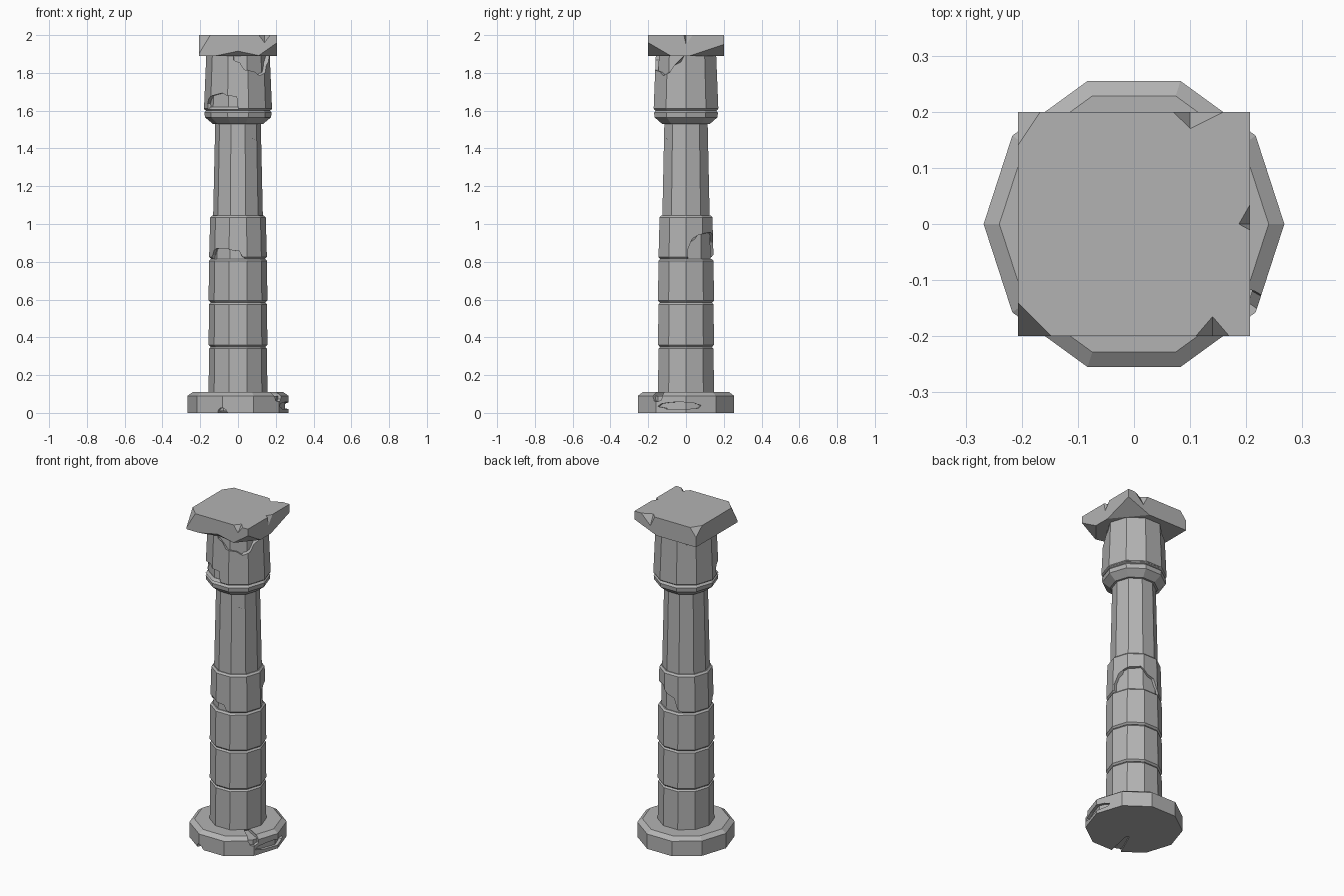
import bpy, bmesh, math, random
from mathutils import Vector
from mathutils.geometry import tessellate_polygon

if "Cube" in bpy.data.objects:
    bpy.data.objects.remove(bpy.data.objects["Cube"])

random.seed(4)
SIDES = 10

stone = bpy.data.materials.new("grey_stone")
stone.use_nodes = True
stone.diffuse_color = (0.45, 0.45, 0.45, 1)
shader = stone.node_tree.nodes["Principled BSDF"]
shader.inputs["Base Color"].default_value = stone.diffuse_color


def make(name, bm):
    bmesh.ops.recalc_face_normals(bm, faces=bm.faces)
    mesh = bpy.data.meshes.new(name)
    bm.to_mesh(mesh)
    bm.free()
    mesh.materials.append(stone)
    obj = bpy.data.objects.new(name, mesh)
    bpy.context.scene.collection.objects.link(obj)
    return obj


def polar(radius, angle, height):
    return Vector((radius * math.cos(angle), radius * math.sin(angle), height))


def lathe(name, profile):
    """Flat-sided solid from (radius, height) pairs, bottom to top."""
    bm = bmesh.new()
    rings = [[bm.verts.new(polar(radius, math.tau * side / SIDES, height))
              for side in range(SIDES)] for radius, height in profile]
    for low, high in zip(rings, rings[1:]):
        for side in range(SIDES):
            after = (side + 1) % SIDES
            bm.faces.new((low[side], low[after], high[after], high[side]))
    bm.faces.new(rings[0])
    bm.faces.new(rings[-1])
    return make(name, bm)


def drum(name, bottom_radius, bottom, top_radius, top, edge):
    """Tapering block with a chamfer at both ends."""
    return lathe(name, [(bottom_radius - edge, bottom), (bottom_radius, bottom + edge),
                        (top_radius, top - edge), (top_radius - edge, top)])


def flake(angle, height, half_width, half_height, slant=0):
    """Jagged wedge cutter around a direction in degrees and a height."""
    bm = bmesh.new()
    corners = 9
    outline = []
    for corner in range(corners):
        turn = math.tau * corner / corners
        reach = random.uniform(0.8, 1.1)
        across, up = reach * math.cos(turn), reach * math.sin(turn)
        outline.append(Vector((math.radians(angle + half_width * across),
                               height + half_height * up + slant * across, 0)))
    inner, outer = ([bm.verts.new(polar(radius, point.x, point.y)) for point in outline]
                    for radius in (0.09, 0.35))
    for triangle in tessellate_polygon([outline]):
        for shell in (inner, outer):
            bm.faces.new([shell[index] for index in triangle])
    for corner in range(corners):
        after = (corner + 1) % corners
        bm.faces.new((inner[corner], inner[after], outer[after], outer[corner]))
    return make("cutter", bm)


def break_off(corner, *steps):
    """Cutter that removes the stone between a corner and the points stepped in from it."""
    bm = bmesh.new()
    corner = Vector(corner)
    steps = [Vector(step) for step in steps]
    outward = -sum(steps, Vector()).normalized() / 5
    for point in [corner + step for step in steps] + [corner + outward]:
        bm.verts.new(point)
    bmesh.ops.convex_hull(bm, input=bm.verts)
    return make("cutter", bm)


def carve(obj, cutters):
    """Subtract the cutters, bake the result and remove them."""
    for cutter in cutters:
        modifier = obj.modifiers.new("chip", "BOOLEAN")
        modifier.operation = "DIFFERENCE"
        modifier.solver = "EXACT"
        modifier.object = cutter
    graph = bpy.context.evaluated_depsgraph_get()
    baked = bpy.data.meshes.new_from_object(obj.evaluated_get(graph))
    obj.modifiers.clear()
    obj.data = baked
    baked.materials.clear()
    baked.materials.append(stone)
    for cutter in cutters:
        bpy.data.objects.remove(cutter)


# Inner cores that show where the surface has flaked away
lathe("plinth_core", [(0.25, 0.01), (0.25, 0.09)])
lathe("shaft_core", [(0.142, 0.1), (0.137, 0.8), (0.12, 1.56)])
lathe("capital_core", [(0.163, 1.61), (0.15, 1.9)])

# Round plinth with a sloping upper edge
plinth = lathe("plinth", [(0.268, 0), (0.268, 0.09), (0.24, 0.11)])
carve(plinth, [flake(-8, 0.04, 30, 0.02), flake(-36, 0.1, 8, 0.04), flake(252, 0, 6, 0.03)])

# Three sound drums at the foot of the shaft
joints = [0.1, 0.35, 0.585, 0.815]
for number, (bottom, top) in enumerate(zip(joints, joints[1:])):
    drum(f"shaft_drum_{number + 1}", 0.156, bottom, 0.153, top, 0.01)

# Cracked fourth drum
cracked_drum = drum("cracked_drum", 0.153, joints[-1], 0.147, 1.045, 0.01)
carve(cracked_drum, [flake(240, 0.82, 45, 0.06), flake(55, 0.82, 58, 0.13)])

# Tall, badly flaked upper drum
upper_drum = drum("upper_drum", 0.147, 1.045, 0.133, 1.545, 0.01)
carve(upper_drum, [
    flake(-48, 1.52, 22, 0.08),
    flake(-32, 1.16, 10, 0.05),
    flake(-12, 1.38, 34, 0.02, slant=-0.1),
    flake(62, 1.5, 30, 0.18),
    flake(107, 1.44, 12, 0.06),
    flake(161, 1.33, 25, 0.08),
    flake(186, 1.18, 16, 0.07),
    flake(187, 1.05, 64, 0.05),
])

# Flaring collar with a groove below the capital
lathe("collar", [(0.133, 1.53), (0.175, 1.565), (0.178, 1.59), (0.168, 1.6),
                 (0.178, 1.605), (0.165, 1.62)])

# Capital drum
capital = drum("capital", 0.18, 1.605, 0.168, 1.9, 0.006)
carve(capital, [flake(234, 1.61, 40, 0.09), flake(-56, 1.9, 52, 0.11), flake(140, 1.9, 30, 0.06)])

# Square top slab with broken corners and nicked edges
bm = bmesh.new()
bmesh.ops.create_cube(bm, size=1)
half_x, half_y, low, high = 0.207, 0.2, 1.89, 2
for vert in bm.verts:
    vert.co = (math.copysign(half_x, vert.co.x), math.copysign(half_y, vert.co.y),
               high if vert.co.z > 0 else low)
top_slab = make("top_slab", bm)
carve(top_slab, [
    # upper corners
    break_off((-half_x, -half_y, high), (0.06, 0, 0), (0, 0.06, 0), (0, 0, -0.1)),
    break_off((-half_x, half_y, high), (0.04, 0, 0), (0, -0.06, 0), (0, 0, -0.05)),
    # lower corners
    break_off((half_x, half_y, low), (-0.15, 0, 0), (0, -0.18, 0), (0, 0, 0.06)),
    break_off((half_x, -half_y, low), (-0.1, 0, 0), (0, 0.12, 0), (0, 0, 0.07)),
    # nicks along the upper edges
    break_off((0.14, -half_y, high), (-0.03, 0, 0), (0.03, 0, 0), (0, 0.035, 0), (0, 0, -0.04)),
    break_off((0.1, half_y, high), (-0.03, 0, 0), (0.06, 0, 0), (0, -0.03, 0), (0, 0, -0.06)),
    break_off((half_x, 0, high), (0, 0.035, 0), (0, -0.01, 0), (-0.02, 0, 0), (0, 0, -0.05)),
    # worn lower edge at the front
    break_off((0, -half_y, low), (-0.12, 0, 0), (0.12, 0, 0), (0, 0.03, 0), (0, 0, 0.025)),
])
